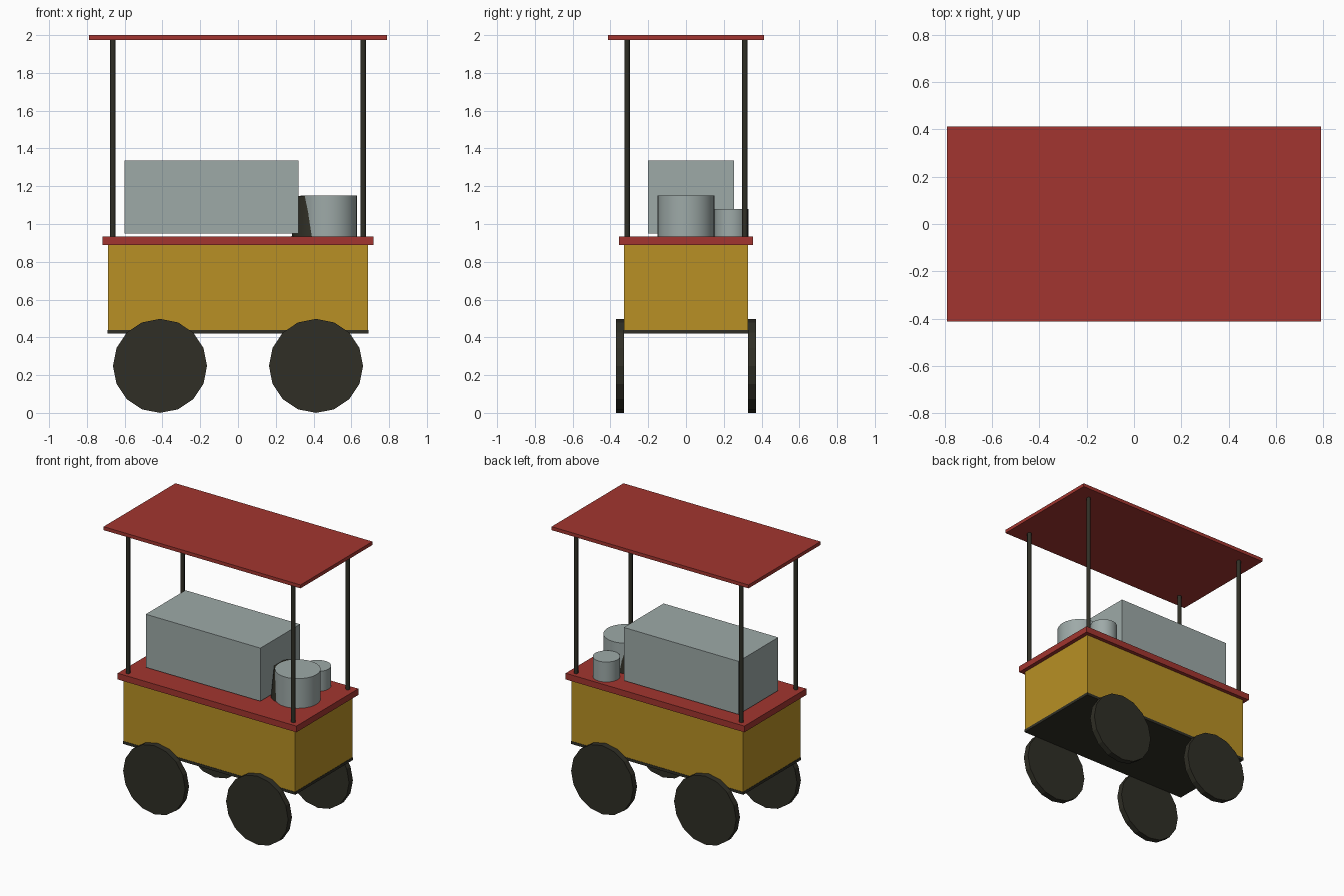
import bpy
import math

cube = bpy.data.objects.get("Cube")
if cube:
    bpy.data.objects.remove(cube, do_unlink=True)


def material(name, rgb):
    mat = bpy.data.materials.new(name)
    mat.use_nodes = True
    mat.diffuse_color = (*rgb, 1)
    mat.node_tree.nodes["Principled BSDF"].inputs["Base Color"].default_value = (*rgb, 1)
    return mat


RED = material("red paint", (0.36, 0.036, 0.029))
YELLOW = material("mustard paint", (0.48, 0.28, 0.018))
STEEL = material("grey steel", (0.34, 0.40, 0.39))
DARK = material("dark iron", (0.029, 0.028, 0.019))


def finish(name, mat):
    obj = bpy.context.object
    obj.name = name
    obj.data.materials.append(mat)
    return obj


def box(name, mat, x, y, z):
    """Box from (min, max) pairs on each axis."""
    spans = (x, y, z)
    bpy.ops.mesh.primitive_cube_add(size=1, location=[(a + b) / 2 for a, b in spans])
    obj = finish(name, mat)
    obj.scale = [b - a for a, b in spans]
    bpy.ops.object.transform_apply(location=False, rotation=False, scale=True)
    return obj


def upright(name, mat, x, y, z, radius, sides, top=None):
    """Vertical round part, optionally tapered, from z[0] to z[1]."""
    bpy.ops.mesh.primitive_cone_add(
        vertices=sides, radius1=radius, radius2=radius if top is None else top,
        depth=z[1] - z[0], location=(x, y, sum(z) / 2))
    obj = finish(name, mat)
    bpy.ops.object.shade_smooth_by_angle(angle=math.radians(50))
    return obj


# Cart body, chassis, counter and canopy
box("chassis", DARK, (-0.69, 0.69), (-0.33, 0.33), (0.42, 0.44))
box("cart_body", YELLOW, (-0.688, 0.688), (-0.328, 0.328), (0.44, 0.89))
box("counter", RED, (-0.717, 0.717), (-0.355, 0.355), (0.89, 0.935))
box("canopy", RED, (-0.79, 0.79), (-0.412, 0.412), (1.975, 2.0))

# Wheels and canopy posts at the four corners
for x_name, sx in (("left", 1), ("right", -1)):
    for y_name, sy in (("front", -1), ("back", 1)):
        bpy.ops.mesh.primitive_cylinder_add(
            vertices=16, radius=0.249, depth=0.044,
            location=(sx * 0.413, sy * 0.349, 0.249),
            rotation=(math.pi / 2, 0, 0))
        finish(f"{y_name}_{x_name}_wheel", DARK)
        upright(f"{y_name}_{x_name}_post", DARK, sx * 0.663, sy * 0.312,
                (0.93, 1.98), 0.0145, 8)

# Equipment on the counter
box("steel_cabinet", STEEL, (-0.6, 0.32), (-0.2, 0.255), (0.95, 1.335))
upright("large_pot", STEEL, 0.48, 0, (0.93, 1.15), 0.15, 32)
upright("small_pot", STEEL, 0.47, 0.24, (0.93, 1.08), 0.09, 32)
upright("dark_bucket", DARK, 0.42, 0.01, (0.93, 1.147), 0.136, 16, top=0.115)
